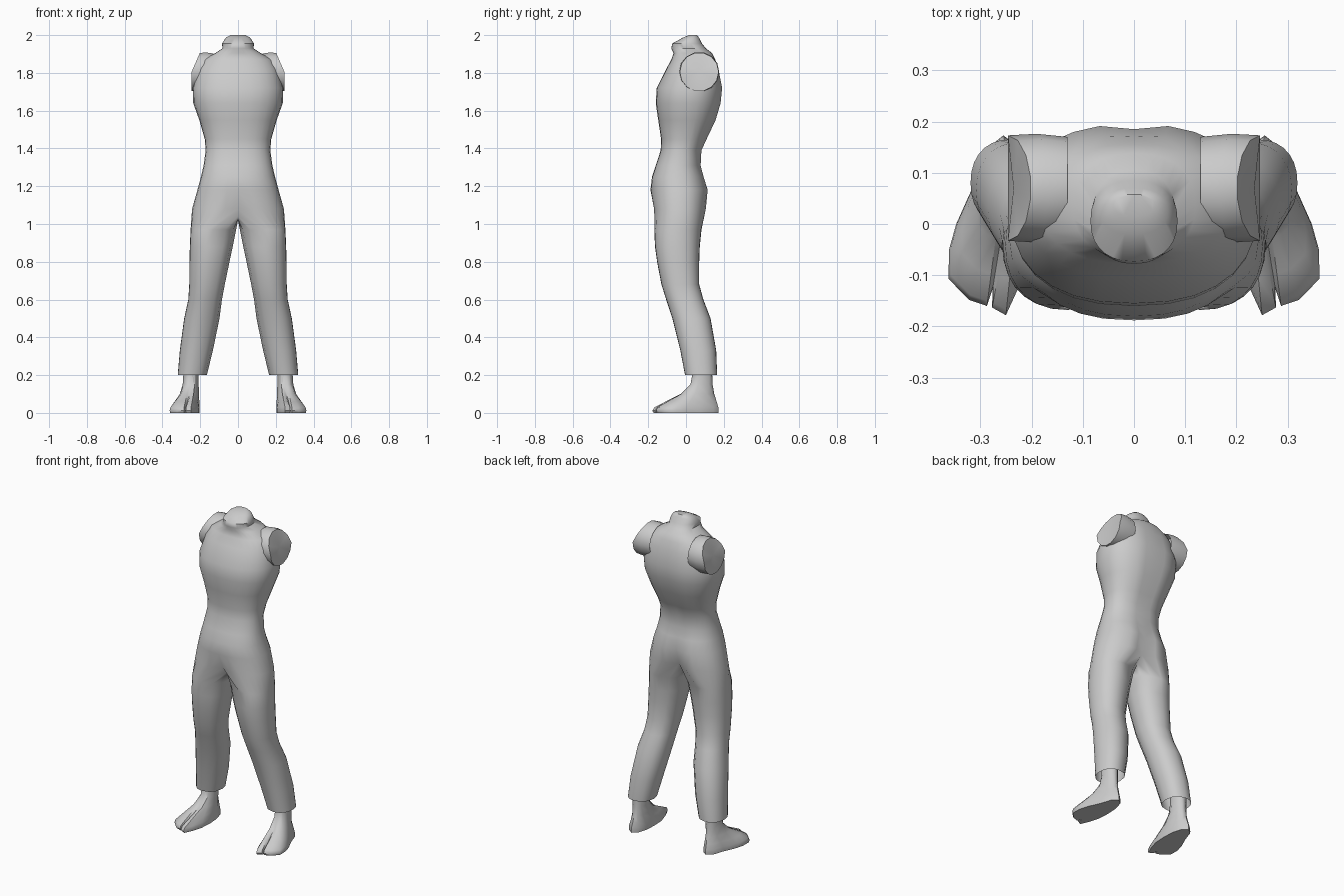
import bpy, bmesh, math

if "Cube" in bpy.data.objects:
    bpy.data.objects.remove(bpy.data.objects["Cube"])

grey = bpy.data.materials.new("plain grey")
grey.diffuse_color = (0.6, 0.6, 0.6, 1)
grey.use_nodes = True
grey.node_tree.nodes["Principled BSDF"].inputs["Base Color"].default_value = grey.diffuse_color


def spow(v, p):
    return math.copysign(abs(v) ** p, v)


def bridge(bm, a, b, closed):
    n = len(a)
    for i in range(n if closed else n - 1):
        j = (i + 1) % n
        bm.faces.new((a[i], a[j], b[j], b[i]))


def finish(bm, name, angle=40):
    """Turn half a shape (x >= 0) into a mirrored, smooth object."""
    bmesh.ops.remove_doubles(bm, verts=bm.verts, dist=0.0005)
    bmesh.ops.recalc_face_normals(bm, faces=bm.faces)
    me = bpy.data.meshes.new(name)
    bm.to_mesh(me)
    bm.free()
    me.materials.append(grey)
    ob = bpy.data.objects.new(name, me)
    bpy.context.collection.objects.link(ob)
    mod = ob.modifiers.new("mirror", 'MIRROR')
    mod.merge_threshold = 0.001
    bpy.ops.object.select_all(action='DESELECT')
    ob.select_set(True)
    bpy.context.view_layer.objects.active = ob
    bpy.ops.object.shade_smooth_by_angle(angle=math.radians(angle))
    return ob


# Torso sections from neck to hips: z, half width, front y, back y, back groove
TORSO = [
    (2.00, .040, .015, .058, 0), (1.985, .066, -.02, .07, 0),
    (1.955, .085, -.073, .085, 0), (1.93, .082, -.078, .105, 0),
    (1.905, .12, -.066, .138, 0), (1.87, .185, -.078, .155, 0),
    (1.82, .215, -.105, .175, .005), (1.72, .24, -.155, .195, .01),
    (1.64, .237, -.160, .187, .012), (1.55, .205, -.147, .16, .012),
    (1.45, .176, -.132, .112, .01), (1.39, .171, -.134, .084, .006),
    (1.31, .182, -.16, .08, .004), (1.25, .196, -.18, .096, .01),
    (1.18, .215, -.188, .118, .022), (1.08, .243, -.172, .108, .04),
]
# Trouser leg sections: z, inner x, outer x, front y, back y
LEG = [
    (.97, .010, .251, -.168, .082), (.88, .028, .255, -.164, .073),
    (.80, .045, .257, -.153, .070), (.68, .070, .258, -.130, .070),
    (.60, .085, .263, -.105, .092), (.50, .098, .285, -.072, .130),
    (.33, .133, .308, -.030, .160), (.20, .165, .319, -.005, .165),
]
N = 14   # steps from front centre to back centre
M = 6    # steps along the inner leg

bm = bmesh.new()
previous = None
for z, w, yf, yb, groove in TORSO:
    c, d = (yf + yb) / 2, (yb - yf) / 2
    ring = []
    for i in range(N + 1):
        a = math.pi * (i / N - .5)
        x = 0 if i in (0, N) else w * spow(math.cos(a), .85)
        y = c + d * spow(math.sin(a), .88)
        if i == N:
            y -= groove
        if z == 1.08 and i == 0:
            y += .025
        ring.append(bm.verts.new((x, y, z)))
    if previous:
        bridge(bm, previous, ring, False)
    else:
        bm.faces.new(ring)
    previous = ring

# Crotch saddle closes the hip section into a full leg loop
y0, y1 = previous[-1].co.y, previous[0].co.y
for k in range(1, M):
    t = k / M
    previous.append(bm.verts.new(
        (0, y0 + (y1 - y0) * t, 1.08 - .06 * math.sin(math.pi * t) ** .6)))
for z, xi, xo, yf, yb in LEG:
    angles = [math.pi * (i / N - .5) for i in range(N + 1)]
    angles += [math.pi * (.5 + k / M) for k in range(1, M)]
    ring = [bm.verts.new(((xi + xo) / 2 + (xo - xi) / 2 * spow(math.cos(a), .9),
                          (yf + yb) / 2 + (yb - yf) / 2 * spow(math.sin(a), .9), z))
            for a in angles]
    bridge(bm, previous, ring, True)
    previous = ring
finish(bm, "body_and_trousers", 50)

# Arm stumps: short slanted tubes with flat ends
bm = bmesh.new()
previous = None
for x, r, slant in ((.13, .10, 0), (.19, .106, .02), (.246, .103, .045)):
    ring = []
    for i in range(14):
        a = math.tau * i / 14
        ring.append(bm.verts.new((x - slant * max(0, math.sin(a)),
                                  .07 + r * math.cos(a), 1.805 + r * math.sin(a))))
    if previous:
        bridge(bm, previous, ring, True)
    previous = ring
hub = bm.verts.new((.235, .07, 1.81))
for i in range(14):
    bm.faces.new((previous[i], previous[(i + 1) % 14], hub))
finish(bm, "arm_stump", 35)

# Feet: sole outline with a toe notch, blended upward into a round ankle
SOLE = [(.255, .173), (.29, .145), (.312, .078), (.347, 0), (.361, -.05),
        (.362, -.107), (.322, -.148), (.287, -.16), (.276, -.127),
        (.277, -.163), (.25, -.178), (.228, -.13), (.207, -.06),
        (.203, .02), (.208, .09), (.225, .15)]
LEVELS = [(0, .03), (.012, 0), (.03, .05), (.06, .32), (.10, .68),
          (.15, .94), (.20, 1), (.27, 1)]
bm = bmesh.new()
previous = None
for z, t in LEVELS:
    ring = []
    for i, (x, y) in enumerate(SOLE):
        a = math.atan2(y - .03, x - .265)
        if 6 <= i <= 10:      # spread the toe points evenly over the ankle front
            a = math.radians(-58 - 16 * (i - 6))
        ex, ey = .25 + .042 * math.cos(a), .086 + .053 * math.sin(a)
        ring.append(bm.verts.new((x + (ex - x) * t, y + (ey - y) * t, z)))
    if previous:
        bridge(bm, previous, ring, True)
    else:
        bm.faces.new(ring)
    previous = ring
finish(bm, "foot", 50)
